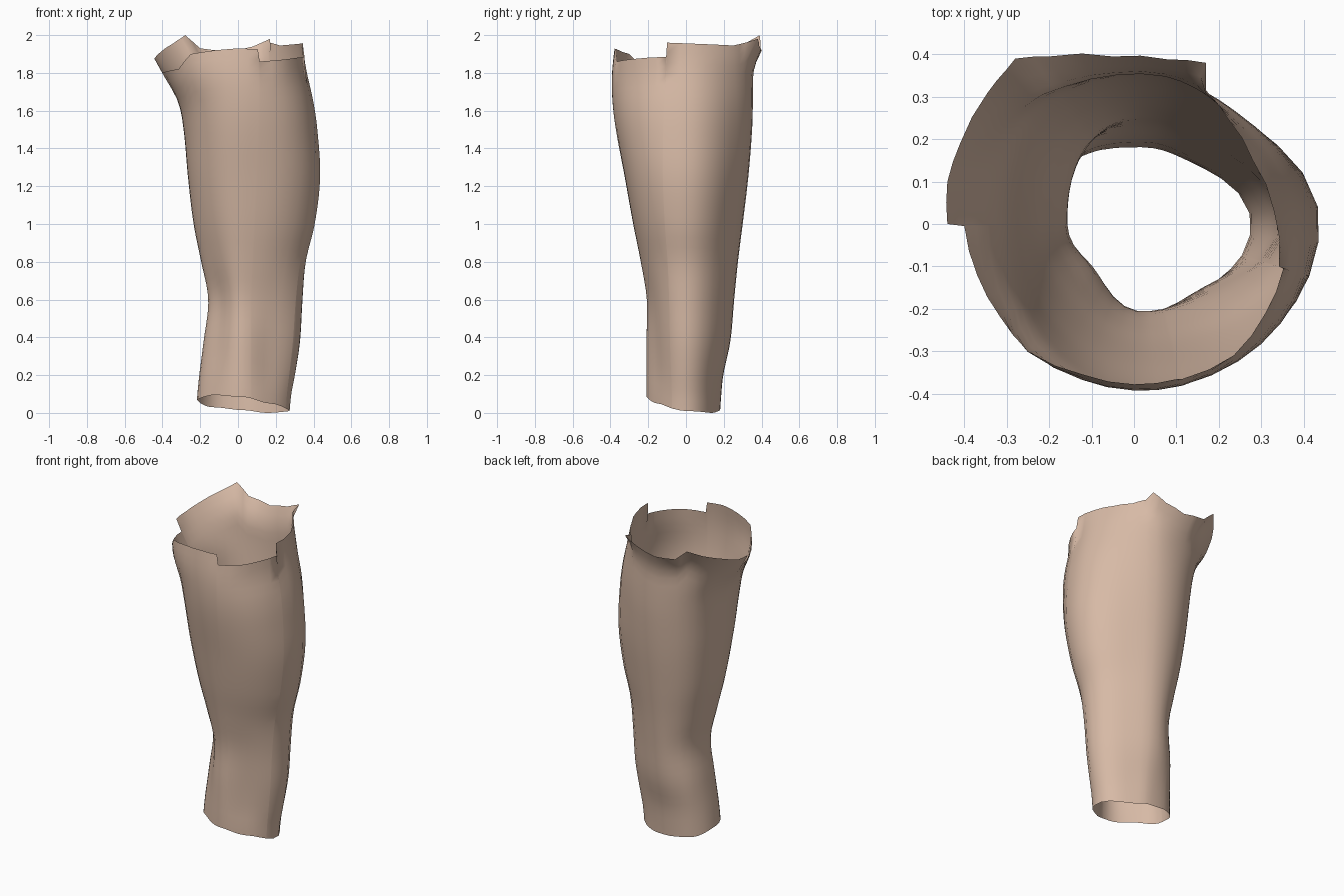
import bpy, bmesh, math

if "Cube" in bpy.data.objects:
    bpy.data.objects.remove(bpy.data.objects["Cube"])

CX = 0.02  # axis of the tube
# z, extents (left, right, front, back), corner fullness (back right, back left, front left, front right)
SECTIONS = [
    (0.00, -.222, .275, -.205, .180, -.08, .06, -.06, -.06),
    (0.10, -.215, .285, -.210, .187, -.09, .06, -.08, -.09),
    (0.20, -.205, .305, -.210, .197, -.09, .06, -.10, -.13),
    (0.38, -.182, .332, -.210, .235, -.09, .05, -.15, -.13),
    (0.60, -.157, .345, -.208, .255, -.09, .03, -.18, -.06),
    (0.80, -.195, .362, -.240, .275, -.09, .03, -.10, -.02),
    (1.00, -.235, .410, -.280, .300, -.09, .04, -.05, .01),
    (1.25, -.265, .438, -.325, .330, -.08, .05, -.01, .03),
    (1.50, -.288, .422, -.372, .350, -.07, .06, .00, .03),
    (1.65, -.318, .400, -.390, .354, -.06, .06, .00, .02),
    (1.80, -.400, .366, -.392, .354, -.06, .02, .00, .00),
    (2.00, -.500, .325, -.370, .360, -.05, .00, .00, .00),
]
# cut upper edge, counter-clockwise from the left side
RIM = [
    (-.40, -.005, 1.80), (-.37, -.12, 1.81), (-.315, -.22, 1.82), (-.25, -.30, 1.90),
    (-.12, -.355, 1.92), (0, -.378, 1.93), (.105, -.365, 1.925), (.115, -.365, 1.86),
    (.235, -.31, 1.87), (.31, -.21, 1.88), (.352, -.105, 1.885), (.342, -.10, 1.96),
    (.33, .03, 1.955), (.28, .15, 1.95), (.22, .25, 1.945), (.17, .315, 1.96),
    (.17, .38, 1.98), (.08, .388, 1.94), (-.05, .395, 1.91), (-.20, .395, 1.93),
    (-.28, .39, 2.0), (-.30, .365, 1.985), (-.345, .31, 1.955), (-.41, .19, 1.91),
    (-.44, .10, 1.88), (-.44, 0, 1.87),
]
# lower edge height every 45 degrees from the left side
BOTTOM = [.07, .095, .085, .05, .01, 0, .015, .03, .07]
ROWS = 36


def section(z):
    """Smoothly interpolated section at height z."""
    n = len(SECTIONS)
    i = max(k for k in range(n - 1) if SECTIONS[k][0] <= z + 1e-6)
    p0, p1, p2, p3 = (SECTIONS[min(max(k, 0), n - 1)] for k in range(i - 1, i + 3))
    h = p2[0] - p1[0]
    t = (z - p1[0]) / h
    out = []
    for c in range(1, 9):
        m1 = (p2[c] - p0[c]) / (p2[0] - p0[0]) * h
        m2 = (p3[c] - p1[c]) / (p3[0] - p1[0]) * h
        out.append((2*t**3 - 3*t*t + 1) * p1[c] + (t**3 - 2*t*t + t) * m1
                   + (3*t*t - 2*t**3) * p2[c] + (t**3 - t*t) * m2)
    return out


def radius(a, z):
    left, right, front, back, br, bl, fl, fr = section(z)
    c, s = math.cos(a), math.sin(a)
    rx = right - CX if c >= 0 else CX - left
    ry = back if s >= 0 else -front
    k = (br if c >= 0 else bl) if s >= 0 else (fr if c >= 0 else fl)
    return (1 + k * math.sin(2 * a) ** 2) / math.hypot(c / rx, s / ry)


def bottom(a):
    u = min(max((a + math.pi) / (math.pi / 4), 0), 7.999)
    i = int(u)
    t = u - i
    t = t * t * (3 - 2 * t)
    return BOTTOM[i] * (1 - t) + BOTTOM[i + 1] * t


# columns: angle, rim radius, rim height (wide gaps get one extra column)
polar = [(math.atan2(y, x - CX), math.hypot(x - CX, y), z) for x, y, z in RIM]
columns = []
for i, p in enumerate(polar):
    columns.append(p)
    if i + 1 < len(polar) and polar[i + 1][0] - p[0] > math.radians(7):
        columns.append(tuple((u + v) / 2 for u, v in zip(p, polar[i + 1])))

# leg sleeve: open tube, blended out to the flared rim
bm = bmesh.new()
grid = []
for a, rim_r, top in columns:
    low = bottom(a)
    flare = rim_r - radius(a, top)
    col = []
    for j in range(ROWS + 1):
        z = low + (top - low) * j / ROWS
        w = max(0, 1 - (top - z) / 0.17) ** 2
        r = radius(a, z) + flare * w
        col.append(bm.verts.new((CX + r * math.cos(a), r * math.sin(a), z)))
    grid.append(col)
for i, col in enumerate(grid):
    nxt = grid[(i + 1) % len(grid)]
    for j in range(ROWS):
        bm.faces.new((col[j], nxt[j], nxt[j + 1], col[j + 1]))

mesh = bpy.data.meshes.new("leg_tube")
bm.to_mesh(mesh)
bm.free()
for f in mesh.polygons:
    f.use_smooth = True
skin = bpy.data.materials.new("skin")
skin.diffuse_color = (0.68, 0.49, 0.38, 1)
skin.use_nodes = True
skin.node_tree.nodes["Principled BSDF"].inputs["Base Color"].default_value = skin.diffuse_color
mesh.materials.append(skin)
bpy.context.collection.objects.link(bpy.data.objects.new("leg_tube", mesh))
